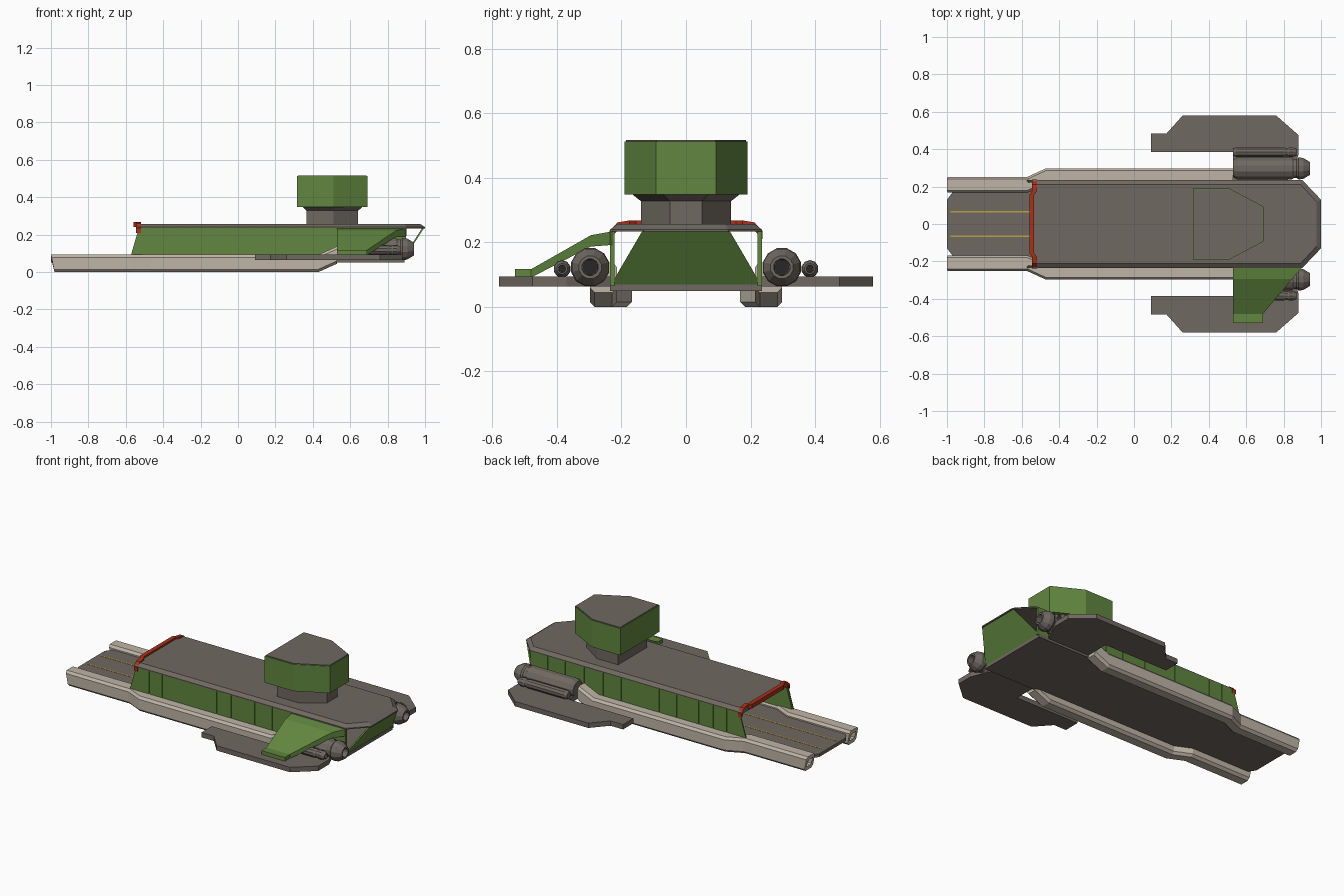
import bpy, bmesh, math

if "Cube" in bpy.data.objects:
    bpy.data.objects.remove(bpy.data.objects["Cube"])


def material(name, rgb):
    m = bpy.data.materials.new(name)
    m.diffuse_color = (*rgb, 1)
    m.use_nodes = True
    m.node_tree.nodes["Principled BSDF"].inputs["Base Color"].default_value = m.diffuse_color
    return m


GREEN = material("green_paint", (0.12, 0.24, 0.05))
GREY = material("warm_grey", (0.16, 0.14, 0.12))
BEIGE = material("beige", (0.52, 0.46, 0.38))
RED = material("red_trim", (0.4, 0.03, 0.01))
YELLOW = material("yellow_line", (0.5, 0.36, 0.06))
DARK = material("dark_metal", (0.02, 0.02, 0.02))


def loft(name, rings, mat, mirror=False):
    """Skin a list of equal-length point rings, capping both ends."""
    bm = bmesh.new()
    loops = [[bm.verts.new(p) for p in ring] for ring in rings]
    n = len(loops[0])
    for a, b in zip(loops, loops[1:]):
        for i in range(n):
            j = (i + 1) % n
            bm.faces.new((a[i], a[j], b[j], b[i]))
    bm.faces.new(loops[0])
    bm.faces.new(loops[-1])
    bmesh.ops.recalc_face_normals(bm, faces=bm.faces)
    mesh = bpy.data.meshes.new(name)
    bm.to_mesh(mesh)
    bm.free()
    mesh.materials.append(mat)
    ob = bpy.data.objects.new(name, mesh)
    bpy.context.collection.objects.link(ob)
    if mirror:
        mod = ob.modifiers.new("Mirror", 'MIRROR')
        mod.use_axis = (False, True, False)
        mod.use_mirror_merge = False
    return ob


def slab(name, outline, z0, z1, mat, mirror=False):
    return loft(name, [[(x, y, z) for x, y in outline] for z in (z0, z1)], mat, mirror)


def sym(half):
    """Close a half outline (y > 0) by reflecting it in y."""
    return half + [(x, -y) for x, y in reversed(half)]


def turned(name, profile, y, z, sides, mat):
    """Body of revolution along x, mirrored to both sides."""
    rings = []
    for x, r in profile:
        rings.append([(x, y + r * math.cos(2 * math.pi * (i + .5) / sides),
                       z + r * math.sin(2 * math.pi * (i + .5) / sides)) for i in range(sides)])
    return loft(name, rings, mat, True)


# floor plate and runway
slab("runway_floor", sym([(-1, .13), (-.97, .17), (-.57, .17), (-.47, .235), (.89, .235)]),
     .05, .07, GREY)
slab("runway_line", [(-.98, .062), (-.98, .07), (-.3, .07), (-.3, .062)], .069, .0715, YELLOW, True)

# side rails: chamfered section swept back, stepping outward then up, with a socket at the nose
section = [(-.042, .015), (-.027, 0), (.027, 0), (.042, .015),
           (.042, .078), (.03, .093), (-.03, .093), (-.042, .078)]


def rail_ring(x, yc, dz=0, scale=1, slant=0):
    return [(x + slant * (.093 - z), yc + y * scale, dz + .046 + (z - .046) * scale)
            for y, z in section]


loft("side_rail", [rail_ring(-.96, .21, 0, .5), rail_ring(-1, .21, 0, .55, .2),
                   rail_ring(-1, .21, 0, 1, .2), rail_ring(-.57, .21), rail_ring(-.47, .256),
                   rail_ring(.43, .256), rail_ring(.53, .256, .045)], BEIGE, True)

# hangar walls: separate panels with fine seams over a thin backing
cuts = [-.58, -.44, -.35, -.25, -.1, .02, .12, .28, .4, .53, .66, .78, .9]


def wall(name, x0, x1, lean, y0, y1, mat):
    side = [(x0, .065), (x1, .065), (x1, .236), (x0 + lean, .236)]
    return loft(name, [[(x, y, z) for x, z in side] for y in (y0, y1)], mat, True)


wall("wall_backing", -.575, .898, .05, .222, .23, GREEN)
for k, (a, b) in enumerate(zip(cuts, cuts[1:])):
    wall("wall_panel", a, b - .003, .05 if k == 0 else 0, .228, .235, GREEN)

# roof with chamfered edge and tapered tail
roof = [(-.545, .235), (.9, .235), (1, .13)]
roof_top = [(-.545, .212), (.89, .212), (.975, .12)]
loft("roof", [[(x, y, .233) for x, y in sym(roof)], [(x, y, .24) for x, y in sym(roof)],
              [(x, y, .257) for x, y in sym(roof_top)]], GREY)

# sloping stern panel
stern = [(.885, .235, .065), (.995, .135, .236)]
quad = stern + [(x, -y, z) for x, y, z in reversed(stern)]
loft("stern_panel", [quad, [(x - .01, y, z) for x, y, z in quad]], GREEN)

# red lip over the hangar mouth
lip = []
for y, x, z in [(.237, -.545, .236), (.212, -.545, .262), (.175, -.545, .268), (.155, -.56, .268)]:
    lip.append((x, y, z))
lip += [(x, -y, z) for x, y, z in reversed(lip)]
loft("hangar_lip", [[(x, y, z - .026), (x + .026, y, z - .026), (x + .026, y, z), (x, y, z)]
                    for x, y, z in lip], RED)

# bridge: pedestal flaring out, green tower, grey cap
ped = sym([(.365, .14), (.51, .14), (.642, .05)])
flare = sym([(.345, .168), (.51, .168), (.668, .072)])
loft("bridge_pedestal", [[(x, y, z) for x, y in o] for o, z in
                         ((ped, .25), (ped, .328), (flare, .35))], GREY)
tower = sym([(.315, .19), (.51, .19), (.693, .093)])
slab("bridge_tower", tower, .348, .513, GREEN)
slab("bridge_cap", [(.5 + (x - .5) * .975, y * .975) for x, y in tower], .51, .517, GREY)

# outrigger wing plates
slab("wing_plate", [(.09, .385), (.09, .485), (.175, .485), (.26, .58), (.76, .58), (.88, .475),
                    (.88, .37), (.82, .23), (.53, .23), (.53, .385)], .064, .094, GREY, True)

# engines: large and small, each with a tapered nozzle and dark throat
turned("main_engine", [(.53, .048), (.55, .06), (.845, .06), (.855, .053), (.87, .053), (.88, .061),
                       (.905, .058), (.94, .036), (.94, .026), (.89, .024)], .297, .123, 12, GREY)
turned("main_engine_throat", [(.885, .023), (.893, .023)], .297, .123, 12, DARK)
turned("small_engine", [(.53, .02), (.545, .027), (.8, .027), (.81, .023), (.82, .023), (.83, .027),
                        (.85, .026), (.87, .017), (.87, .012), (.84, .011)], .384, .118, 10, GREY)
turned("small_engine_throat", [(.835, .0105), (.843, .0105)], .384, .118, 10, DARK)

# single drooping fin on the front (-y) side
fin = []
for y, x1, ztop, thick in [(-.23, .9, .234, .042), (-.295, .845, .222, .035),
                           (-.48, .69, .117, .026), (-.53, .69, .117, .026)]:
    fin.append([(.53, y, ztop - thick), (x1, y, ztop - thick), (x1, y, ztop), (.53, y, ztop)])
loft("side_fin", fin, GREEN)
